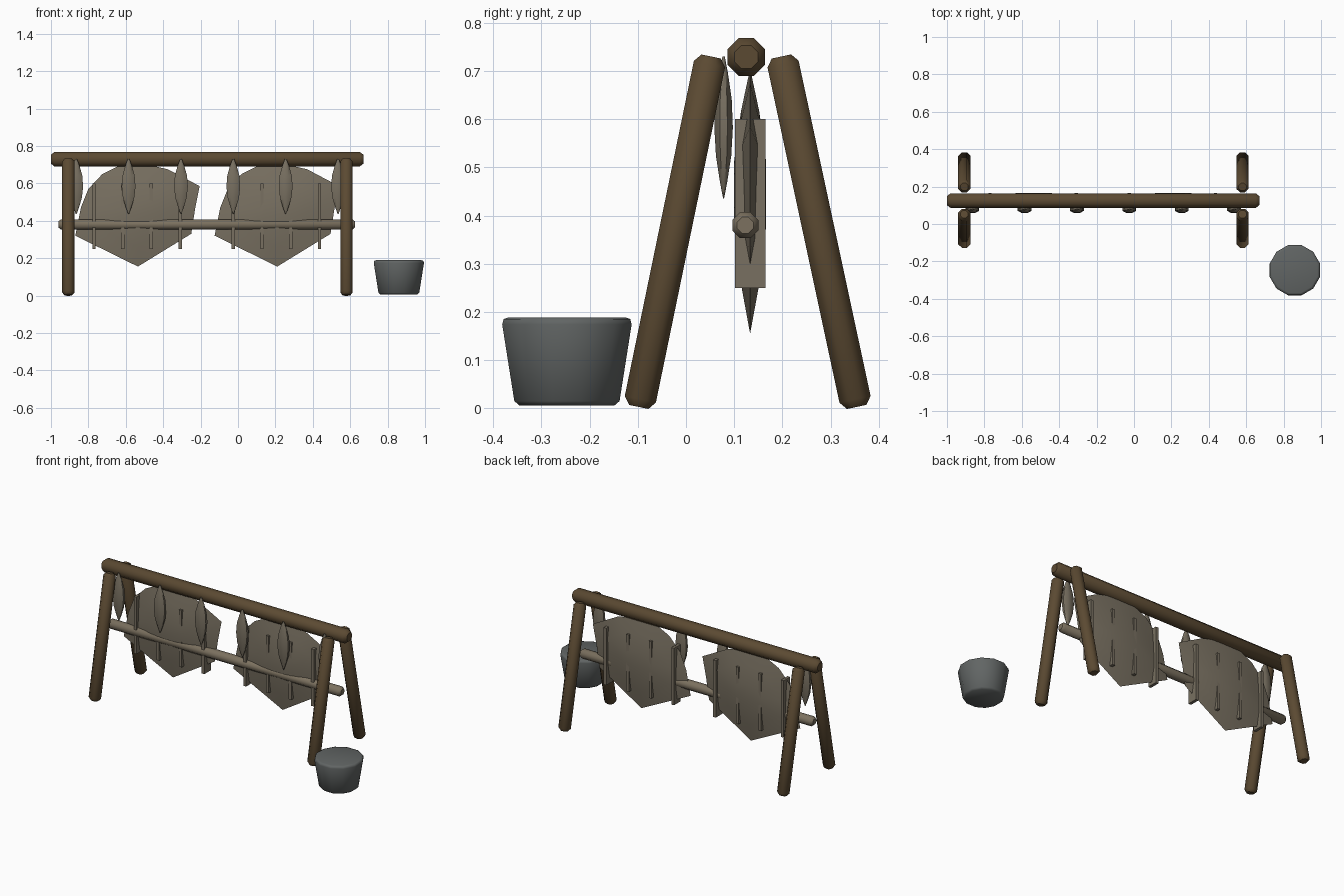
import bpy, bmesh, math
from mathutils import Vector

cube = bpy.data.objects.get("Cube")
if cube:
    bpy.data.objects.remove(cube)


def material(name, rgb):
    m = bpy.data.materials.new(name)
    m.use_nodes = True
    m.diffuse_color = (*rgb, 1)
    m.node_tree.nodes["Principled BSDF"].inputs["Base Color"].default_value = (*rgb, 1)
    return m


WOOD = material("dark wood", (0.105, 0.068, 0.032))
PALE = material("pale wood", (0.20, 0.165, 0.115))
HIDE = material("dried hide", (0.19, 0.163, 0.12))
IRON = material("grey iron", (0.12, 0.13, 0.128))


def finish(name, bm, mat, angle=40):
    bmesh.ops.recalc_face_normals(bm, faces=bm.faces)
    me = bpy.data.meshes.new(name)
    bm.to_mesh(me)
    bm.free()
    ob = bpy.data.objects.new(name, me)
    bpy.context.collection.objects.link(ob)
    me.materials.append(mat)
    bpy.ops.object.select_all(action='DESELECT')
    ob.select_set(True)
    bpy.context.view_layer.objects.active = ob
    bpy.ops.object.shade_smooth_by_angle(angle=math.radians(angle))
    return ob


def loft(name, start, end, profile, mat, sides=8, squash=1.0, angle=50):
    """Turned solid from start to end; profile holds (fraction, radius) pairs."""
    start, end = Vector(start), Vector(end)
    axis = (end - start).normalized()
    u = Vector((0, 1, 0)) if abs(axis.x) > 0.9 else Vector((1, 0, 0))
    v = axis.cross(u).normalized()
    bm = bmesh.new()
    rings = []
    for t, r in profile:
        c = start.lerp(end, t)
        ring = []
        for i in range(sides):
            a = math.tau * (i + 0.5) / sides
            ring.append(bm.verts.new(c + u * r * math.cos(a) + v * r * squash * math.sin(a)))
        rings.append(ring)
    for a, b in zip(rings, rings[1:]):
        for i in range(sides):
            j = (i + 1) % sides
            bm.faces.new((a[i], a[j], b[j], b[i]))
    bm.faces.new(rings[0])
    bm.faces.new(rings[-1])
    return finish(name, bm, mat, angle)


def pole(name, start, end, r, mat):
    """Octagonal pole with chamfered ends."""
    r /= math.cos(math.pi / 8)
    t = 0.45 * r / (Vector(end) - Vector(start)).length
    return loft(name, start, end, [(0, r * 0.62), (t, r), (1 - t, r), (1, r * 0.62)], mat)


# Frame: top beam, splayed legs, lower rail
pole("top_beam", (-1, 0.125, 0.729), (0.67, 0.125, 0.729), 0.039, WOOD)
for side, x in (("right", -0.907), ("left", 0.58)):
    pole("front_leg_" + side, (x, -0.098, 0.003), (x, 0.052, 0.73), 0.033, WOOD)
    pole("back_leg_" + side, (x, 0.354, 0.003), (x, 0.198, 0.73), 0.033, WOOD)
pole("lower_rail", (-0.96, 0.123, 0.38), (0.625, 0.123, 0.38), 0.027, PALE)

# Hanging strips of dried food
SPINDLE = [(0, 0.005), (0.12, 0.019), (0.3, 0.035), (0.5, 0.04), (0.7, 0.033), (0.88, 0.016), (1, 0.002)]
for i in range(6):
    x = -0.865 + 0.28 * i
    loft("hanging_strip_%d" % (i + 1), (x, 0.078, 0.73), (x, 0.078, 0.435), SPINDLE, HIDE, 8, 0.52, 60)

# Stretched hides: domed lens over an irregular outline, around a centre
OUTLINE = [(0, -0.295), (-0.335, -0.13), (-0.305, 0.02), (-0.265, 0.12), (-0.19, 0.2),
           (-0.09, 0.25), (0.03, 0.255), (0.16, 0.225), (0.33, 0.135), (0.305, 0.01), (0.285, -0.12)]


def hide(name, cx, cy=0.133, cz=0.45):
    bm = bmesh.new()
    n = len(OUTLINE)
    edge = [bm.verts.new((cx + x, cy, cz + z)) for x, z in OUTLINE]
    for s in (-1, 1):
        outer = edge
        for k, d in ((0.65, 0.019), (0.25, 0.033)):
            inner = [bm.verts.new((cx + x * k, cy + s * d, cz + z * k)) for x, z in OUTLINE]
            for i in range(n):
                j = (i + 1) % n
                bm.faces.new((outer[i], outer[j], inner[j], inner[i]))
            outer = inner
        bm.faces.new(outer)
    finish(name, bm, HIDE, 30)


for label, cx in (("right", -0.535), ("left", 0.21)):
    hide("hide_" + label, cx)
    # Thin upright slats through each hide
    for k in range(4):
        bm = bmesh.new()
        bmesh.ops.create_cube(bm, size=1)
        bmesh.ops.scale(bm, vec=(0.018, 0.063, 0.35), verts=bm.verts)
        bmesh.ops.translate(bm, vec=(cx - 0.235 + 0.1535 * k, 0.1335, 0.425), verts=bm.verts)
        finish("slat_%s_%d" % (label, k + 1), bm, HIDE)

# Bucket
BUCKET = [(0, 0.102), (0.05, 0.113), (0.92, 0.139), (0.98, 0.136), (1, 0.125)]
loft("bucket", (0.86, -0.247, 0.006), (0.86, -0.247, 0.189), BUCKET, IRON, 12, 1.0, 60)
